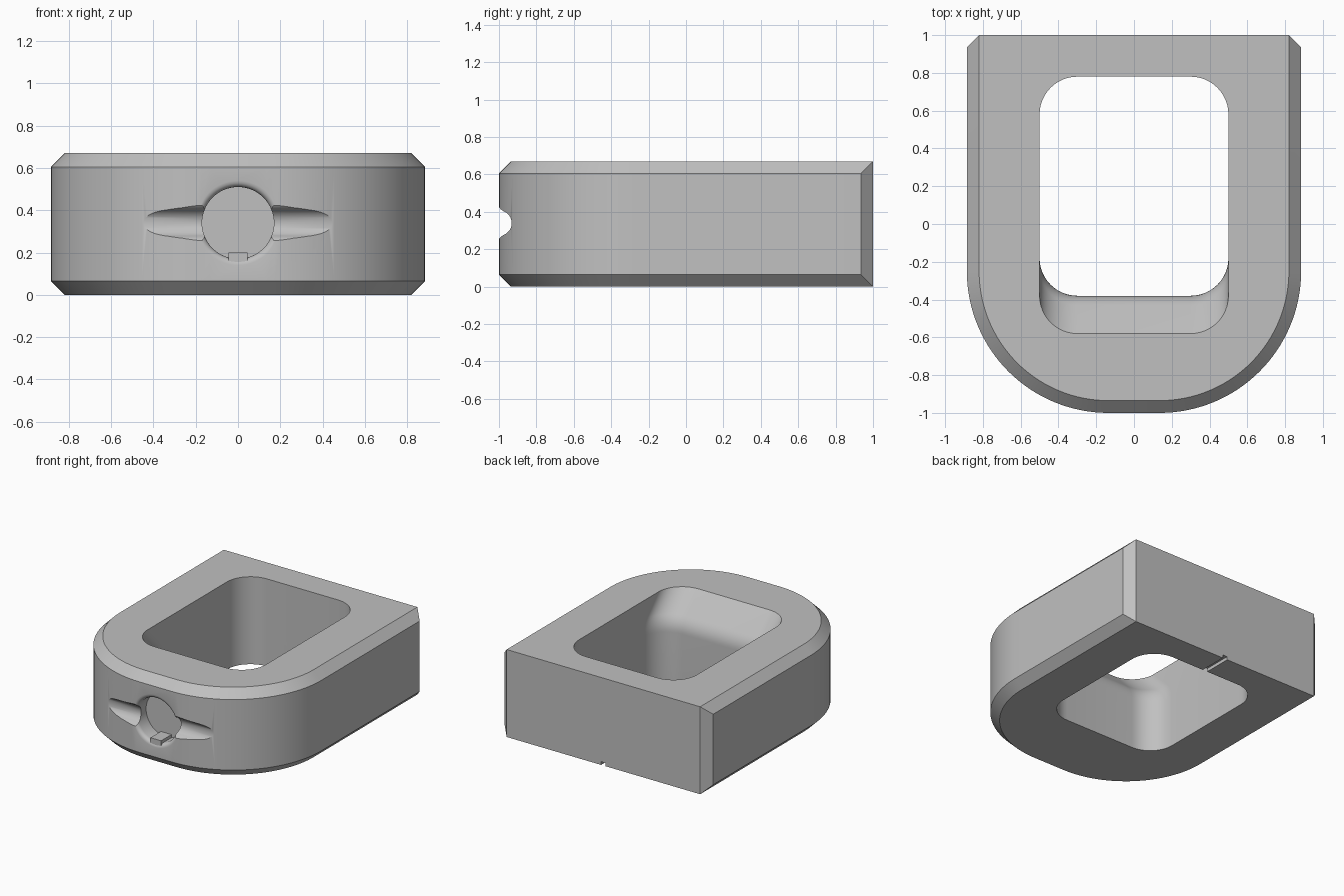
import bpy, bmesh
from math import sin, cos, pi, radians

cube = bpy.data.objects.get("Cube")
if cube:
    bpy.data.objects.remove(cube)

grey = bpy.data.materials.new("plain grey")
grey.use_nodes = True
colour = (0.53, 0.53, 0.53, 1)
grey.diffuse_color = colour
grey.node_tree.nodes["Principled BSDF"].inputs["Base Color"].default_value = colour

HEIGHT, CHAMFER, HOLE_Z = 0.67, 0.065, 0.34


def arc(cx, cy, r, start, end, steps):
    angles = [radians(start + (end - start) * i / steps) for i in range(steps + 1)]
    return [(cx + r * cos(a), cy + r * sin(a)) for a in angles]


def loft(name, rings):
    """Skin a stack of equal-sized closed rings and cap both ends."""
    bm = bmesh.new()
    rows = [[bm.verts.new(p) for p in ring] for ring in rings]
    n = len(rows[0])
    for low, high in zip(rows, rows[1:]):
        for i in range(n):
            j = (i + 1) % n
            bm.faces.new((low[i], low[j], high[j], high[i]))
    bm.faces.new(rows[0][::-1])
    bm.faces.new(rows[-1])
    bmesh.ops.remove_doubles(bm, verts=bm.verts, dist=1e-5)
    bmesh.ops.recalc_face_normals(bm, faces=bm.faces)
    mesh = bpy.data.meshes.new(name)
    bm.to_mesh(mesh)
    bm.free()
    mesh.materials.append(grey)
    obj = bpy.data.objects.new(name, mesh)
    bpy.context.collection.objects.link(obj)
    return obj


def box(name, x, y0, y1, z0, z1):
    return loft(name, [[(-x, y0, z), (x, y0, z), (x, y1, z), (-x, y1, z)]
                       for z in (z0, z1)])


def combine(target, tool, operation):
    bpy.context.view_layer.objects.active = target
    mod = target.modifiers.new(operation, 'BOOLEAN')
    mod.operation, mod.solver, mod.object = operation, 'EXACT', tool
    bpy.ops.object.modifier_apply(modifier=mod.name)
    bpy.data.objects.remove(tool)


# Rounded block, chamfered all round except along the flat back
def block_ring(z, inset):
    r, side = 0.75 - inset, 0.885 - inset
    back = 1 if inset else 1 - CHAMFER
    pts = [(-0.885 + CHAMFER, 1), (-side, back)]
    pts += arc(-0.135, -0.25, r, 180, 270, 32) + arc(0.135, -0.25, r, 270, 360, 32)
    pts += [(side, back), (0.885 - CHAMFER, 1)]
    return [(x, y, z) for x, y in pts]


block = loft("block", [block_ring(0, CHAMFER), block_ring(CHAMFER, 0),
                       block_ring(HEIGHT - CHAMFER, 0), block_ring(HEIGHT, CHAMFER)])


# Central opening whose front wall bends outward toward the top
def opening_ring(z, front):
    pts = []
    for cx, cy, a in ((0.3, 0.58, 0), (-0.3, 0.58, 90),
                      (-0.3, front + 0.2, 180), (0.3, front + 0.2, 270)):
        pts += arc(cx, cy, 0.2, a, a + 90, 12)
    return [(x, y, z) for x, y in pts]


rings = [opening_ring(-0.1, -0.38)]
for i in range(9):
    t = i / 8
    rings.append(opening_ring(0.4 + 0.14 * t - 0.02 * t * t, -0.38 - 0.05 * t * t))
rings.append(opening_ring(HEIGHT + 0.1, -0.68))
combine(block, loft("opening_cutter", rings), 'DIFFERENCE')

# Horizontal finger groove across the curved front, with softened lips
half = [(-1.1, 0.09), (-1.0, 0.085), (-0.99, 0.073)] + arc(-1, 0, 0.068, 68, 0, 10)
profile = half + [(y, -z) for y, z in half[-2::-1]]
combine(block, loft("groove_cutter", [[(x, y, HOLE_Z + z) for y, z in profile]
                                      for x in (-0.6, 0.6)]), 'DIFFERENCE')

# Blind round hole with a rounded rim
steps = [(-1.1, 0.2)] + [(-1 + 0.03 * sin(a), 0.2 - 0.03 * (1 - cos(a)))
                         for a in (0, pi / 8, pi / 4, pi * 3 / 8, pi / 2)][:1]
steps += [(-1 + 0.03 * (1 - cos(a)), 0.2 - 0.03 * sin(a))
          for a in (pi / 8, pi / 4, pi * 3 / 8, pi / 2)] + [(-0.87, 0.17)]
combine(block, loft("hole_cutter", [[(x, y, HOLE_Z + z) for x, z in arc(0, 0, r, 0, 354.375, 63)]
                                    for y, r in steps]), 'DIFFERENCE')

# Key at the foot of the hole
combine(block, box("key", 0.045, -0.995, -0.85, 0.12, 0.2), 'UNION')

# Narrow slot under the back wall
combine(block, box("slot_cutter", 0.02, 0.7, 1.1, -0.1, 0.025), 'DIFFERENCE')

bpy.ops.object.select_all(action='DESELECT')
block.select_set(True)
bpy.context.view_layer.objects.active = block
bpy.ops.object.shade_smooth_by_angle(angle=radians(30))
